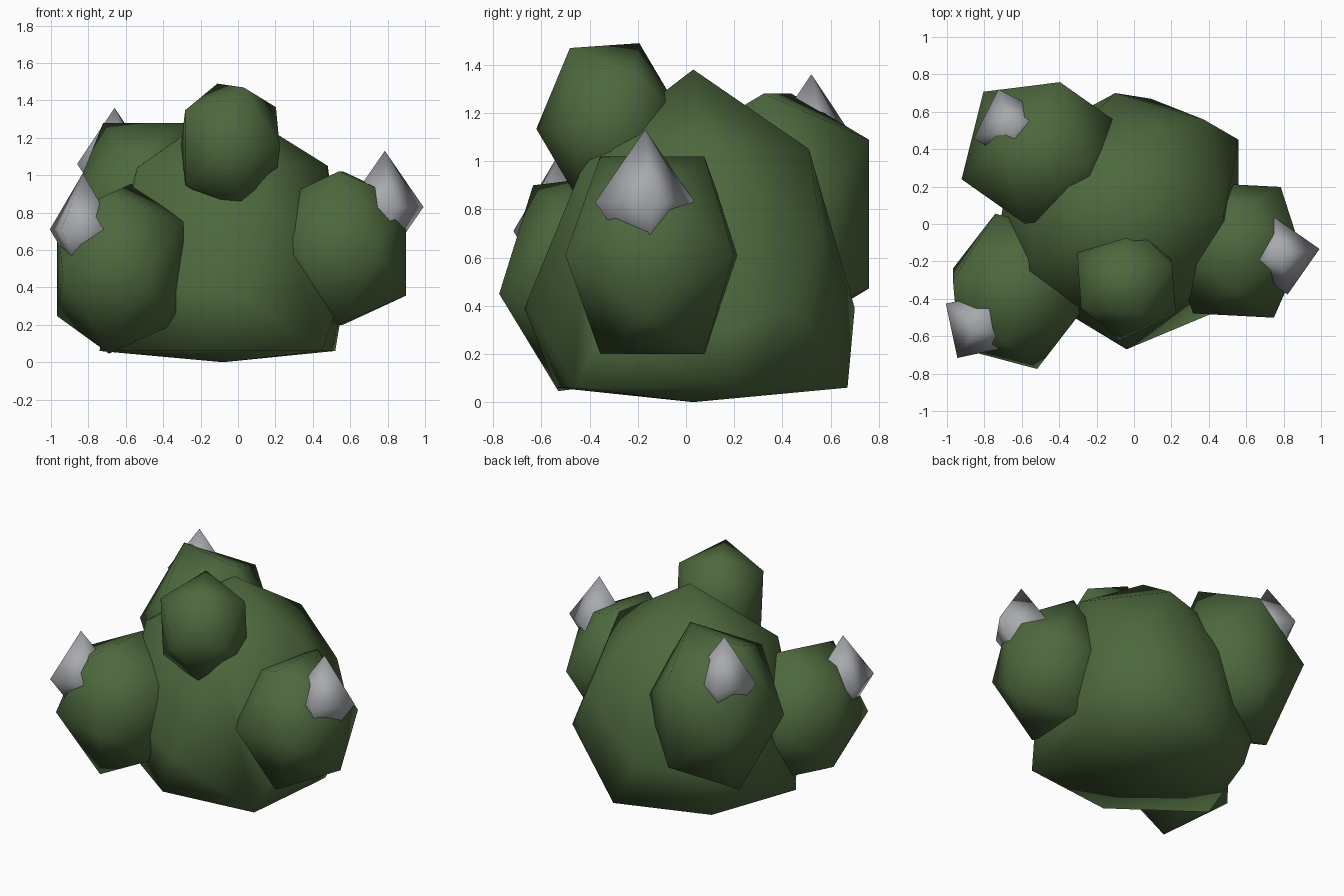
import bpy, bmesh, math
from mathutils import Vector, Matrix

if "Cube" in bpy.data.objects:
    bpy.data.objects.remove(bpy.data.objects["Cube"], do_unlink=True)


def material(name, rgb):
    m = bpy.data.materials.new(name)
    m.use_nodes = True
    m.diffuse_color = (*rgb, 1)
    shader = m.node_tree.nodes["Principled BSDF"]
    shader.inputs["Base Color"].default_value = (*rgb, 1)
    shader.inputs["Roughness"].default_value = 0.9
    return m


leaf = material("leaf_green", (0.075, 0.14, 0.048))
stone = material("pale_grey", (0.39, 0.4, 0.42))


def hull(name, points, mat):
    """Convex faceted lump around a few points, shaded smooth."""
    bm = bmesh.new()
    for p in points:
        bm.verts.new(p)
    bmesh.ops.convex_hull(bm, input=bm.verts)
    loose = [v for v in bm.verts if not v.link_faces]
    bmesh.ops.delete(bm, geom=loose, context='VERTS')
    bmesh.ops.recalc_face_normals(bm, faces=bm.faces)
    for f in bm.faces:
        f.smooth = True
    mesh = bpy.data.meshes.new(name)
    bm.to_mesh(mesh)
    bm.free()
    mesh.materials.append(mat)
    ob = bpy.data.objects.new(name, mesh)
    bpy.context.collection.objects.link(ob)


def place(points, center, half, turn, pitch=0):
    rot = Matrix.Rotation(math.radians(pitch), 3, 'X') @ Matrix.Rotation(math.radians(turn), 3, 'Z')
    return [rot @ Vector([a * b for a, b in zip(p, half)]) + Vector(center) for p in points]


# Icosahedron with an edge on top, fitted to a unit box
g = 2 / (1 + math.sqrt(5))
ICO = []
for s in (-1, 1):
    for t in (-1, 1):
        ICO += [(0, s * g, t), (s * g, t, 0), (t, 0, s * g)]

# Octahedron for the stones
OCTA = [(1, 0, 0), (-1, 0, 0), (0, 1, 0), (0, -1, 0), (0, 0, 1), (0, 0, -1)]

# Main foliage mass: crown, shoulder ring and waist, standing on a flat foot
crown = [(-0.05, 0.03, 1.38),
         (0.48, 0.05, 1.05), (0.13, 0.51, 1.05), (-0.53, 0.3, 1.05),
         (-0.54, -0.24, 1.04), (0.14, -0.4, 1.05)]
waist = [(0.37, 0.56, 0.72), (-0.2, 0.6, 0.72), (0.56, 0.45, 0.4), (0.56, 0.2, 0.3),
         (-0.04, -0.67, 0.39), (0.51, -0.37, 0.24), (-0.65, -0.3, 0.4), (-0.7, 0.1, 0.45),
         (-0.1, 0.7, 0.39), (-0.62, 0.42, 0.3)]
foot = [(-0.2, -0.54), (0.45, -0.465), (0.52, 0.22), (0.09, 0.67), (-0.52, 0.46), (-0.74, -0.15)]
hull("main_foliage", crown + waist + [(x, y, 0.06) for x, y in foot] + [(-0.08, 0.03, 0)], leaf)

# Foliage clumps: name, centre, half size, turn, pitch
clumps = [("top_clump", (-0.04, -0.315, 1.155), (0.27, 0.26, 0.325), 26, 4),
          ("left_clump", (0.55, -0.14, 0.61), (0.35, 0.35, 0.41), -3, 0),
          ("right_front_clump", (-0.63, -0.36, 0.5), (0.35, 0.375, 0.43), -15, 7),
          ("right_back_clump", (-0.49, 0.38, 0.78), (0.39, 0.385, 0.5), 76, 0)]
for name, center, half, turn, pitch in clumps:
    hull(name, place(ICO, center, half, turn, pitch), leaf)

# Pointed stones set into the side clumps
stones = [("left_stone", (0.785, -0.17, 0.83), 10),
          ("right_front_stone", (-0.83, -0.54, 0.71), -33),
          ("right_back_stone", (-0.66, 0.52, 1.06), 18)]
for name, center, turn in stones:
    hull(name, place(OCTA, center, (0.21, 0.21, 0.3), turn), stone)
